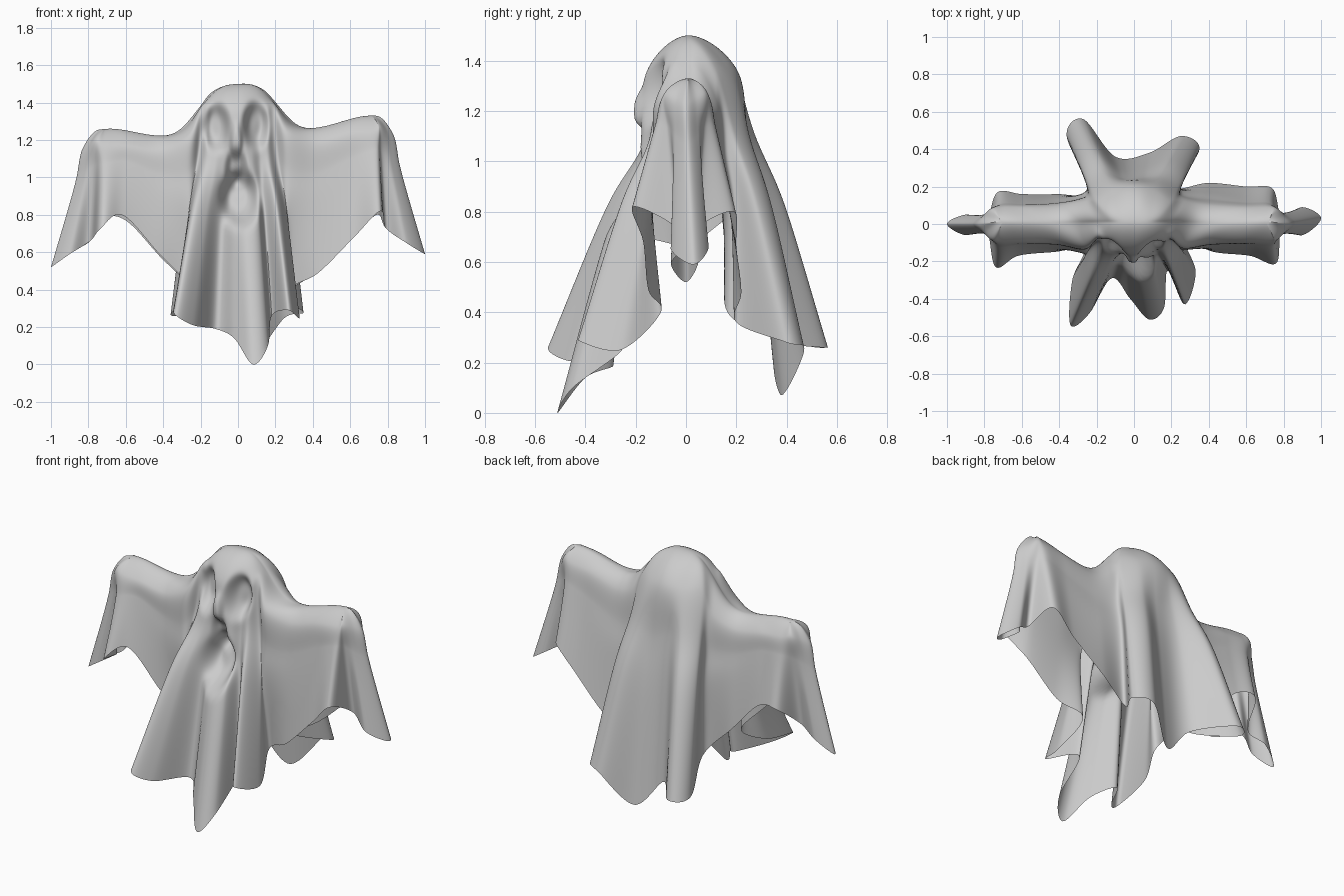
import bpy
import bmesh
import math
from mathutils import Vector

cube = bpy.data.objects.get("Cube")
if cube:
    bpy.data.objects.remove(cube, do_unlink=True)

# Hem of the sheet, clockwise from the +x sleeve tip, grouped by panel
PANELS = [
    ("sleeve", [(1, .03, .59), (.9, -.06, .65), (.79, -.03, .73)]),
    ("wing", [(.76, -.21, .82), (.62, -.17, .68), (.43, -.15, .49), (.28, -.1, .4)]),
    ("front", [(.33, -.26, .25), (.27, -.43, .29), (.18, -.25, .26), (.16, -.45, .1),
               (.08, -.51, 0), (-.02, -.4, .14), (-.12, -.29, .19), (-.24, -.48, .21),
               (-.34, -.54, .27), (-.33, -.3, .32)]),
    ("wing", [(-.27, -.14, .42), (-.43, -.15, .6), (-.62, -.17, .8), (-.74, -.23, .72)]),
    ("sleeve", [(-.79, -.03, .66), (-.9, -.06, .59), (-1, 0, .52), (-.9, .05, .6),
                (-.79, .03, .66)]),
    ("wing", [(-.73, .17, .78), (-.6, .16, .77), (-.42, .16, .58), (-.24, .18, .38)]),
    ("back", [(-.36, .47, .27), (-.27, .56, .26), (-.1, .36, .25), (.08, .38, .07),
              (.25, .47, .25), (.35, .4, .28)]),
    ("wing", [(.23, .2, .36), (.4, .22, .48), (.6, .2, .66), (.74, .19, .8)]),
    ("sleeve", [(.79, .04, .73), (.9, .09, .66)]),
]

# How far each panel has spread towards its hem at the chest and the middle
SPREAD = {"sleeve": (.2, .45), "wing": (.25, .5), "front": (.12, .48), "back": (.28, .58)}

# Dents and bumps of the face: x, z, half width, half height, depth
FACE = [
    (-.115, 1.27, .06, .11, .08),
    (.095, 1.28, .06, .11, .08),
    (.01, .89, .09, .13, .14),
    (-.01, 1.04, .05, .1, .06),
    (-.01, 1.19, .03, .09, -.03),
]


def ridge(x):
    """Height of the top line over the head and both raised arms."""
    arms = 1.235 + .05 * x + .06 * math.exp(-((abs(x) - .7) / .2) ** 2)
    return arms + .265 * math.exp(-(abs(x) / .24) ** 3)


def spline(a, b, c, d, t):
    """Smooth interpolation from b to c."""
    return b + .5 * t * ((c - a) + t * ((2 * a - 5 * b + 4 * c - d)
                                        + t * (3 * (b - c) + d - a)))


def hermite(a, b, ta, tb, t):
    s = 1 - t
    return (a * (1 + 2 * t) * s * s + b * t * t * (3 - 2 * t)
            + ta * t * s * s - tb * t * t * s)


def column(kind, hem, turn):
    """Control points down the cloth: ridge, shoulder, chest, middle, hem."""
    x, y, z = hem
    side = math.copysign(1, x)
    front = math.copysign(1, y)
    if kind == "sleeve":
        reach = (abs(x) - .79) / .21
        x0 = side * (.7 + .04 * reach)
        shoulder = Vector((side * (.76 + .07 * reach), front * .08 * (1 - reach),
                           ridge(x0) - .06 - .04 * reach))
    elif kind == "wing":
        # The cloth swells where a wing meets the body
        swell = math.exp(-((abs(x) - .25) / .15) ** 2)
        x0 = side * max(abs(x), .28) * .96
        shoulder = Vector((x0, front * (.09 + .03 * swell), ridge(x0) - .07))
    else:
        # Front panels run from +x to -x, back panels the other way
        x0 = -front * turn * .14
        shoulder = Vector((-front * turn * .195, .025 + front * .18 * math.cos(turn), 1.36))
    hem = Vector(hem)
    rings = []
    for spread, drop in zip(SPREAD[kind], (.25, .5)):
        p = shoulder.lerp(hem, spread)
        p.z = shoulder.z + (hem.z - shoulder.z) * drop
        if kind == "wing":
            p.y += front * .06 * swell * drop
        rings.append(p)
    return [Vector((x0, .01, ridge(x0))), shoulder, *rings, hem]


columns = [column(kind, hem, 1 - 2 * i / (len(points) - 1))
           for kind, points in PANELS for i, hem in enumerate(points)]
COUNT = len(columns)
FAR = min(range(COUNT), key=lambda i: columns[i][-1].x)
STEPS, ROWS = 220, 18


def sample(u):
    """Control points of the cloth at any position round the hem."""
    i = math.floor(u)
    near = [columns[(i + k) % COUNT] for k in (-1, 0, 1, 2)]
    return [spline(*ring, u - i) for ring in zip(*near)]


def press_face(p):
    """Push the eye sockets and the open mouth into the front."""
    if p.y < -.04 and abs(p.x) < .3:
        p.y += sum(depth * math.exp(-(((p.x - x) / w) ** 2 + ((p.z - z) / h) ** 2) ** 2)
                   for x, z, w, h, depth in FACE)
    return p


def drape(points):
    """Smooth line of cloth from the ridge to the hem."""
    start = points[1] - points[0]
    start.z = 0
    inner = [(c - a) / 2 for a, c in zip(points, points[2:])]
    tangents = [start, *inner, points[-1] - points[-2]]
    line = [hermite(points[s], points[s + 1], tangents[s], tangents[s + 1], k / ROWS)
            for s in range(len(points) - 1) for k in range(ROWS)]
    return [press_face(p) for p in line + [points[-1].copy()]]


# Draped sheet: front and back halves joined along the ridge
bm = bmesh.new()
halves = [[], []]
for i in range(STEPS + 1):
    f = i / STEPS
    pair = [sample(FAR * f), sample(COUNT - (COUNT - FAR) * f)]
    x = (pair[0][0].x + pair[1][0].x) / 2
    for half, points in zip(halves, pair):
        points[0] = Vector((x, .01, ridge(x)))
        half.append([bm.verts.new(p) for p in drape(points)])
for half in halves:
    for left, right in zip(half, half[1:]):
        for r in range(len(left) - 1):
            bm.faces.new((left[r], left[r + 1], right[r + 1], right[r]))
bmesh.ops.remove_doubles(bm, verts=bm.verts, dist=.0002)
bmesh.ops.recalc_face_normals(bm, faces=bm.faces)
top = max(bm.faces, key=lambda f: f.calc_center_median().z)
if top.normal.z < 0:
    bmesh.ops.reverse_faces(bm, faces=bm.faces)

mesh = bpy.data.meshes.new("ghost_sheet")
bm.to_mesh(mesh)
bm.free()
sheet = bpy.data.objects.new("ghost_sheet", mesh)
bpy.context.collection.objects.link(sheet)

# Plain grey cloth
cloth = bpy.data.materials.new("grey_cloth")
cloth.use_nodes = True
grey = (.6, .6, .6, 1)
cloth.diffuse_color = grey
cloth.node_tree.nodes["Principled BSDF"].inputs["Base Color"].default_value = grey
mesh.materials.append(cloth)

bpy.context.view_layer.objects.active = sheet
sheet.select_set(True)
bpy.ops.object.shade_smooth_by_angle(angle=math.radians(60))
